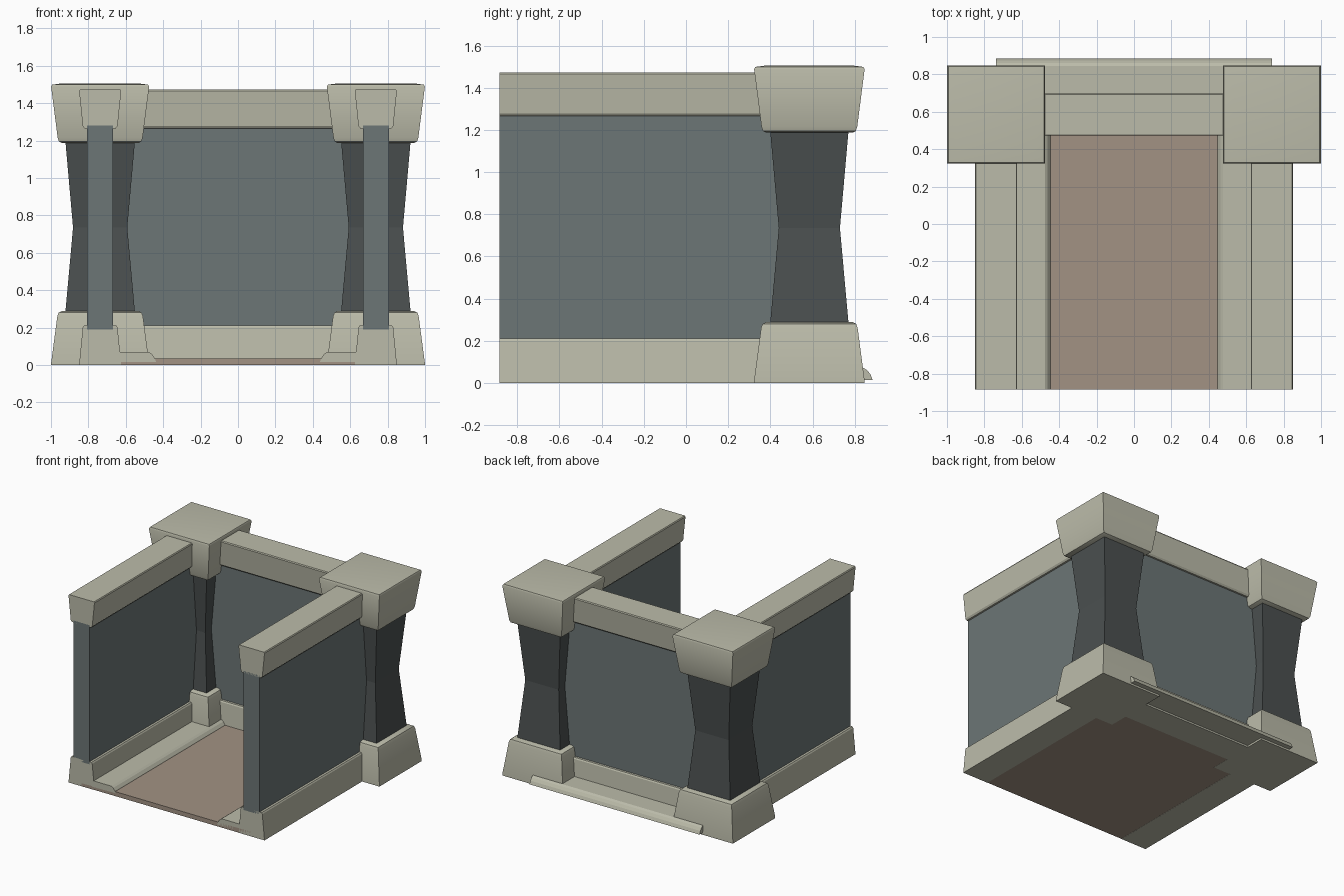
import bpy, bmesh
from math import radians

if "Cube" in bpy.data.objects:
    bpy.data.objects.remove(bpy.data.objects["Cube"])

CX, CY, FRONT = 0.737, 0.585, -0.885


def material(name, r, g, b):
    m = bpy.data.materials.new(name)
    m.diffuse_color = (r, g, b, 1)
    m.use_nodes = True
    m.node_tree.nodes["Principled BSDF"].inputs["Base Color"].default_value = m.diffuse_color
    return m


CREAM = material("pale_stone", 0.50, 0.50, 0.40)
WALL = material("wall_grey", 0.15, 0.18, 0.18)
DARK = material("column_grey", 0.07, 0.08, 0.08)
TAN = material("floor_tan", 0.36, 0.29, 0.23)


def loft(name, rings, mat, smooth=False, mirror=True):
    """Join equal-sized point rings with quads and cap both ends."""
    bm = bmesh.new()
    loops = [[bm.verts.new(p) for p in ring] for ring in rings]
    n = len(loops[0])
    for a, b in zip(loops, loops[1:]):
        for i in range(n):
            j = (i + 1) % n
            bm.faces.new((a[i], a[j], b[j], b[i]))
    bm.faces.new(loops[0])
    bm.faces.new(loops[-1])
    bmesh.ops.recalc_face_normals(bm, faces=bm.faces)
    me = bpy.data.meshes.new(name)
    bm.to_mesh(me)
    bm.free()
    me.materials.append(mat)
    ob = bpy.data.objects.new(name, me)
    bpy.context.collection.objects.link(ob)
    if smooth:
        bpy.ops.object.select_all(action='DESELECT')
        ob.select_set(True)
        bpy.context.view_layer.objects.active = ob
        bpy.ops.object.shade_smooth_by_angle(angle=radians(40))
    if mirror:
        ob.modifiers.new("mirror", 'MIRROR')
    return ob


def pillar_part(name, steps, mat, smooth):
    """Square sections (half width, height) stacked on the corner."""
    rings = [[(CX + sx * h, CY + sy * h, z)
              for sx, sy in ((-1, -1), (1, -1), (1, 1), (-1, 1))] for h, z in steps]
    loft(name, rings, mat, smooth)


def run(name, profile, mat):
    """Sweep a (offset, height) profile along both side walls and the back wall."""
    loft("side_" + name, [[(CX + u, y, z) for u, z in profile] for y in (FRONT, CY)], mat)
    loft("back_" + name, [[(x, CY - u, z) for u, z in profile] for x in (-CX, CX)], mat,
         mirror=False)


def symmetric(half):
    return half + [(-u, z) for u, z in reversed(half)]


# Corner pillars: flared base, waisted column, flared cap
pillar_part("pillar_base", [(0.262, 0), (0.262, 0.012), (0.229, 0.26), (0.222, 0.28),
                            (0.205, 0.289)], CREAM, True)
pillar_part("pillar_column", [(0.187, 0.27), (0.145, 0.735), (0.187, 1.21)], DARK, False)
pillar_part("pillar_cap", [(0.205, 1.187), (0.220, 1.195), (0.227, 1.215), (0.262, 1.487),
                           (0.256, 1.499), (0.21, 1.505)], CREAM, True)

# Wall panels with a tapered sill below and a tapered beam above
run("wall", symmetric([(0.069, 0.19), (0.069, 1.28)]), WALL)
run("sill", symmetric([(0.1125, 0), (0.093, 0.20), (0.087, 0.21)]), CREAM)
run("beam", symmetric([(0.083, 1.265), (0.093, 1.278), (0.1125, 1.465), (0.108, 1.473)]), CREAM)

# Low rounded kerb: inside the side walls, outside the back wall
run("kerb", [(-0.09, 0.015), (-0.09, 0.07), (-0.26, 0.07), (-0.275, 0.06),
             (-0.29, 0.04), (-0.30, 0.015)], CREAM)

# Floor slab
loft("floor", [[(-CX, FRONT, z), (CX, FRONT, z), (CX, CY, z), (-CX, CY, z)]
               for z in (0.001, 0.036)], TAN, mirror=False)
